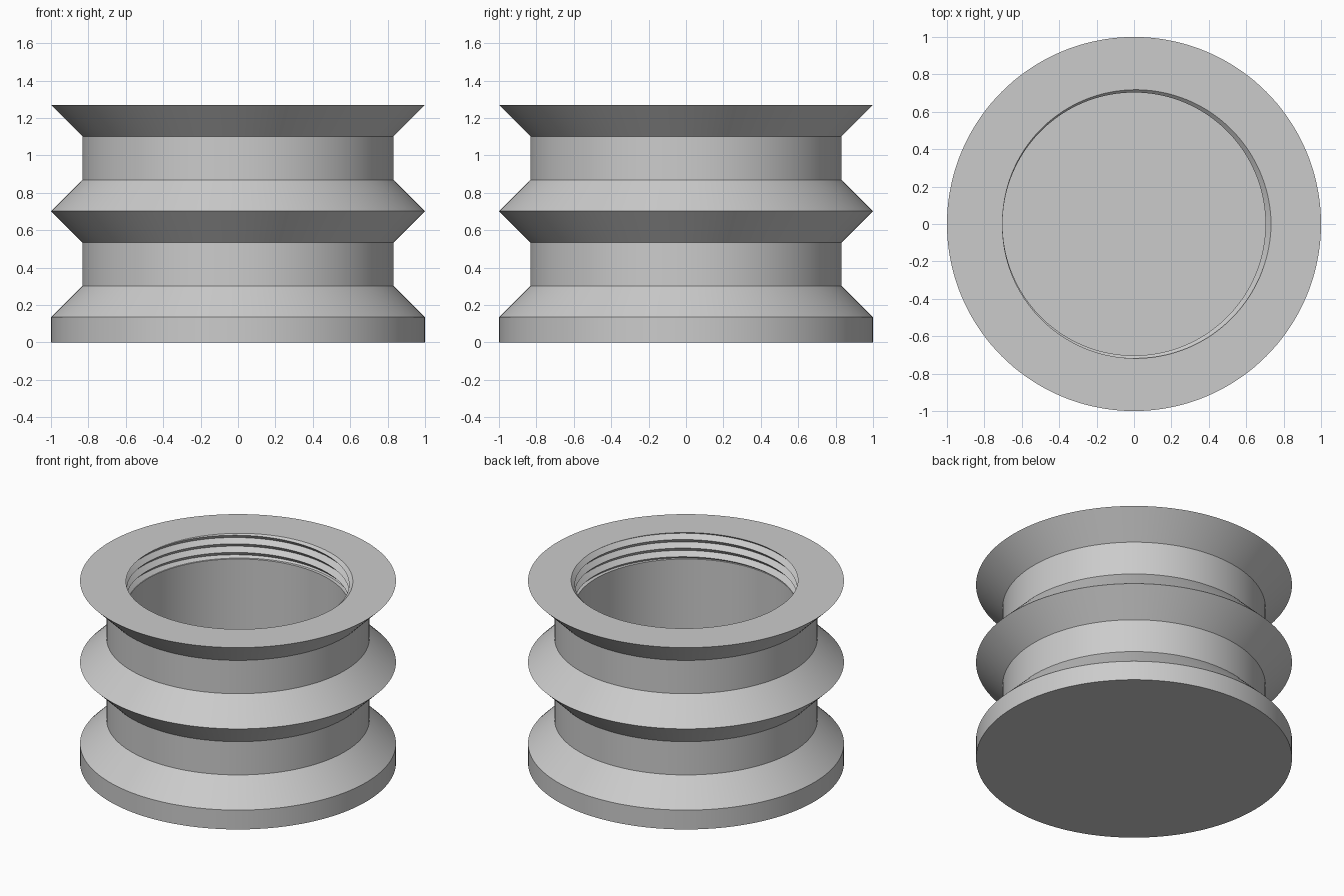
import bpy, bmesh, math

cube = bpy.data.objects.get("Cube")
if cube:
    bpy.data.objects.remove(cube, do_unlink=True)

SEGMENTS = 144
TOP, FLOOR, THREAD_END = 1.27, 0.135, 1.095
NECK, BORE = 0.832, 0.703
PITCH, DEPTH = 0.06, 0.03

# Outer profile: base disc, then two grooves separated by a sharp ridge
outer = [(0, 0), (1, 0), (1, 0.135)]
for low in (0.135, 0.7025):
    outer += [(NECK, low + 0.1675), (NECK, low + 0.4), (1, low + 0.5675)]


def thread_radius(angle, z):
    """Radius of a right-handed V thread, deepest on +x at the rim."""
    phase = ((z - TOP) / PITCH - angle / math.tau) % 1.0
    return BORE + DEPTH * abs(2 * phase - 1)


def section(angle):
    """Closed half section at one angle, from bottom centre to floor centre."""
    points = list(outer)
    for k in range(10):
        z = TOP + PITCH * angle / math.tau - k * PITCH / 2
        z = min(TOP, max(THREAD_END, z))
        points.append((thread_radius(angle, z), z))
    return points + [(BORE, THREAD_END), (BORE, FLOOR), (0, FLOOR)]


# Sweep the section around the axis
bm = bmesh.new()
columns = []
for i in range(SEGMENTS + 1):
    a = math.tau * i / SEGMENTS
    columns.append([bm.verts.new((r * math.cos(a), r * math.sin(a), z))
                    for r, z in section(a)])
for left, right in zip(columns, columns[1:]):
    for j in range(len(left) - 1):
        bm.faces.new((left[j], right[j], right[j + 1], left[j + 1]))
bmesh.ops.remove_doubles(bm, verts=bm.verts, dist=0.00002)
bmesh.ops.recalc_face_normals(bm, faces=bm.faces)

mesh = bpy.data.meshes.new("threaded_grooved_body")
bm.to_mesh(mesh)
bm.free()
body = bpy.data.objects.new("threaded_grooved_body", mesh)
bpy.context.collection.objects.link(body)

# Plain grey material
grey = bpy.data.materials.new("light_grey")
grey.use_nodes = True
colour = (0.6, 0.6, 0.6, 1)
grey.diffuse_color = colour
grey.node_tree.nodes["Principled BSDF"].inputs["Base Color"].default_value = colour
mesh.materials.append(grey)

# Smooth round walls with crisp edges
bpy.ops.object.select_all(action="DESELECT")
body.select_set(True)
bpy.context.view_layer.objects.active = body
bpy.ops.object.shade_smooth_by_angle(angle=math.radians(30))
